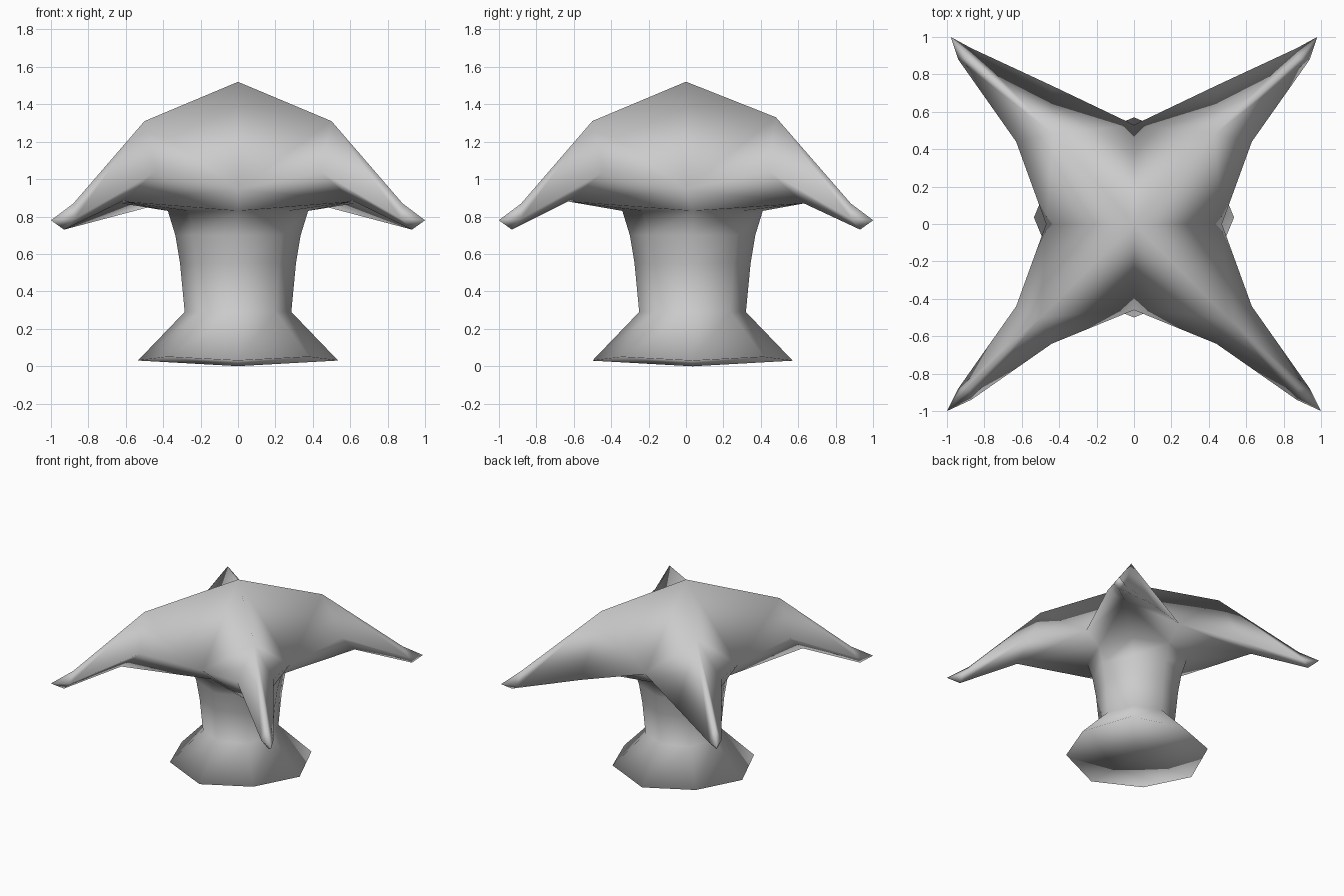
import bpy, bmesh, math

cube = bpy.data.objects.get("Cube")
if cube:
    bpy.data.objects.remove(cube, do_unlink=True)

grey = bpy.data.materials.new("plain grey")
grey.use_nodes = True
colour = (0.6, 0.6, 0.6, 1)
grey.diffuse_color = colour
grey.node_tree.nodes["Principled BSDF"].inputs["Base Color"].default_value = colour

bm = bmesh.new()
STEM_Y = 0.035


def vert(x, y, z):
    return bm.verts.new((x, y, z))


def ring(radius, z_axis, z_diagonal):
    """Eight-sided ring; even corners lie on the axes, odd ones point at the arms."""
    return [vert(radius * math.cos(k * math.pi / 4),
                 STEM_Y + radius * math.sin(k * math.pi / 4),
                 z_diagonal if k % 2 else z_axis) for k in range(8)]


# Flared foot and waisted stem
profile = [(0.535, 0.03, 0.05), (0.285, 0.29, 0.29), (0.31, 0.55, 0.55),
           (0.335, 0.70, 0.70), (0.375, 0.83, 0.83)]
rings = [ring(*p) for p in profile]
for low, high in zip(rings, rings[1:]):
    for k in range(8):
        n = (k + 1) % 8
        bm.faces.new((low[k], low[n], high[n], high[k]))
foot_centre = vert(0, STEM_Y, 0)
for k in range(8):
    bm.faces.new((foot_centre, rings[0][(k + 1) % 8], rings[0][k]))
collar = rings[-1]

# Cap: apex, with a lip point in each valley between arms
apex = vert(0, 0, 1.52)
lip = {0: vert(0.47, 0, 0.945), 2: vert(0, 0.53, 0.945),
       4: vert(-0.47, 0, 0.945), 6: vert(0, -0.46, 0.945)}

# Four drooping arms, each made of two mirrored halves
for k, sx, sy in [(1, 1, 1), (3, -1, 1), (5, -1, -1), (7, 1, -1)]:
    back = sy > 0

    def arm(x, y, z):
        return vert(sx * x, sy * y, z)
    ridge = arm(0.43, 0.48, 1.33) if back else arm(0.5, 0.5, 1.31)
    end_ridge = arm(0.88, 0.88, 0.87)
    tip = arm(0.98 if back else 1.0, 1.0, 0.78)
    end_keel = arm(0.93, 0.93, 0.73)
    keel = arm(0.62, 0.63, 0.87 if back else 0.88)
    for side in ((k - 1) % 8, (k + 1) % 8):
        if side % 4 == 0:
            edge, end_edge = arm(0.63, 0.44, 1.04), arm(0.94, 0.88, 0.79)
        else:
            # the back edges run straight from the valley to the arm ends
            edge = arm(0.44, 0.74, 0.86) if back else arm(0.44, 0.64, 1.04)
            end_edge = arm(0.87, 0.94, 0.77 if back else 0.79)
        for face in ((apex, ridge, lip[side]),
                     (ridge, edge, lip[side]),
                     (ridge, end_ridge, end_edge, edge),
                     (edge, end_edge, end_keel, keel),
                     (end_ridge, tip, end_edge),
                     (end_edge, tip, end_keel),
                     (collar[side], collar[k], keel),
                     (collar[side], keel, lip[side]),
                     (lip[side], keel, edge)):
            bm.faces.new(face)

bmesh.ops.recalc_face_normals(bm, faces=bm.faces)
for f in bm.faces:
    f.smooth = True

mesh = bpy.data.meshes.new("star_cap_body")
bm.to_mesh(mesh)
bm.free()
mesh.materials.append(grey)
body = bpy.data.objects.new("star_cap_body", mesh)
bpy.context.collection.objects.link(body)
